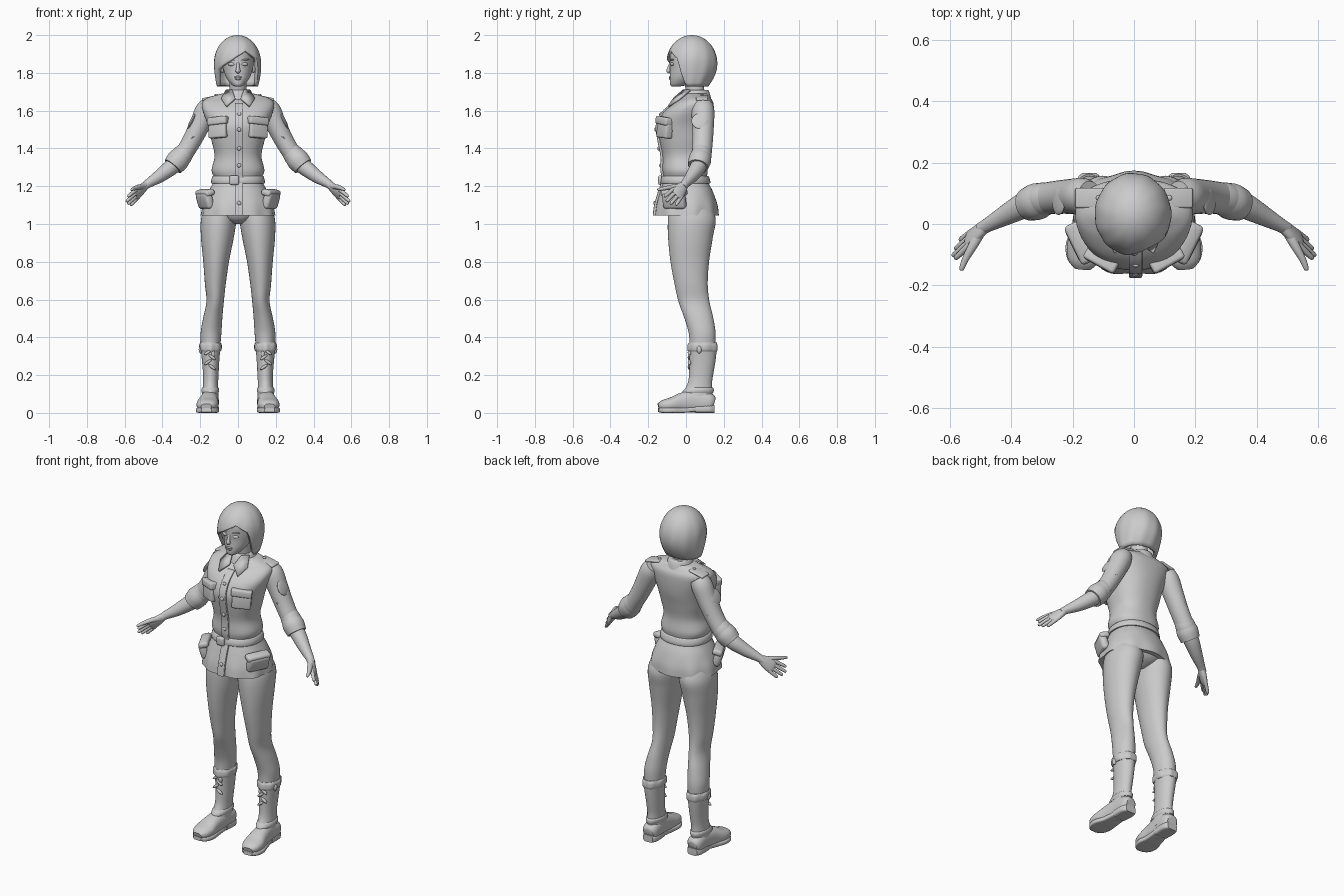
import bpy, bmesh, math
from mathutils import Vector, Matrix

if "Cube" in bpy.data.objects:
    bpy.data.objects.remove(bpy.data.objects["Cube"])

grey = bpy.data.materials.new("plain grey")
grey.use_nodes = True
grey.diffuse_color = (0.6, 0.6, 0.6, 1)
grey.node_tree.nodes["Principled BSDF"].inputs["Base Color"].default_value = grey.diffuse_color


def finish(name, bm, mirror=False, thickness=0, bevel=0, angle=40):
    bmesh.ops.recalc_face_normals(bm, faces=bm.faces)
    mesh = bpy.data.meshes.new(name)
    bm.to_mesh(mesh)
    bm.free()
    mesh.materials.append(grey)
    mesh.shade_smooth()
    mesh.set_sharp_from_angle(angle=math.radians(angle))
    obj = bpy.data.objects.new(name, mesh)
    bpy.context.collection.objects.link(obj)
    if thickness:
        mod = obj.modifiers.new("thickness", 'SOLIDIFY')
        mod.thickness = thickness
        mod.offset = 0
    if bevel:
        mod = obj.modifiers.new("soft edges", 'BEVEL')
        mod.width = bevel
        mod.segments = 3
    if mirror:
        obj.modifiers.new("mirror", 'MIRROR')
    return obj


def spline(rows, steps):
    """Smooth in-between rows through the given rows."""
    out = []
    for i in range(len(rows) - 1):
        quad = [rows[max(0, i - 1)], rows[i], rows[i + 1], rows[min(len(rows) - 1, i + 2)]]
        for s in range(steps):
            t = s / steps
            out.append([b + 0.5 * t * (c - a + t * (2*a - 5*b + 4*c - d + t * (3*(b - c) + d - a)))
                        for a, b, c, d in zip(*quad)])
    return out + [list(rows[-1])]


def skin(name, rings, power=2, segs=32, ripple=None, **opts):
    """Join rings, each given as centre, half-width and half-depth vectors."""
    bm = bmesh.new()
    loops = []
    for c, u, v in rings:
        loop = []
        for k in range(segs):
            a = math.tau * k / segs
            x, y = [math.copysign(abs(f) ** (2 / power), f) for f in (math.cos(a), math.sin(a))]
            s = 1 + (ripple(c.z, a) if ripple else 0)
            loop.append(bm.verts.new(c + (u * x + v * y) * s))
        loops.append(loop)
    for lo, hi in zip(loops, loops[1:]):
        for k in range(segs):
            n = (k + 1) % segs
            bm.faces.new((lo[k], lo[n], hi[n], hi[k]))
    bm.faces.new(loops[0])
    bm.faces.new(loops[-1])
    return finish(name, bm, **opts)


def stack(name, rows, steps=5, **opts):
    """Rows going up: height, half-width, front y, back y and optional centre x."""
    rings = []
    for z, rx, front, back, *cx in spline(rows, steps):
        rings.append((Vector((cx[0] if cx else 0, (front + back) / 2, z)),
                      Vector((rx, 0, 0)), Vector((0, (back - front) / 2, 0))))
    return skin(name, rings, **opts)


def tube(name, rows, ref=(0, 0, 1), steps=4, **opts):
    """Rows along a path: x, y, z, half-width and half-thickness."""
    rows = spline(rows, steps)
    pts = [Vector(r[:3]) for r in rows]
    rings = []
    for i, r in enumerate(rows):
        t = (pts[min(i + 1, len(pts) - 1)] - pts[max(i - 1, 0)]).normalized()
        u = t.cross(Vector(ref)).normalized()
        rings.append((pts[i], u * r[3], u.cross(t) * r[4]))
    return skin(name, rings, **opts)


def box(name, size, loc, turn=0, pitch=0, roll=0, bevel=0.01, mirror=True):
    bm = bmesh.new()
    rot = [Matrix.Rotation(math.radians(a), 4, ax) for a, ax in ((turn, 'Z'), (roll, 'Y'), (pitch, 'X'))]
    bmesh.ops.create_cube(bm, size=1, matrix=Matrix.Translation(loc) @ rot[0] @ rot[1] @ rot[2]
                          @ Matrix.Diagonal((*size, 1)))
    return finish(name, bm, mirror=mirror, bevel=bevel, angle=100)


def blob(name, size, loc, turn=0, roll=0, mirror=True):
    bm = bmesh.new()
    bmesh.ops.create_uvsphere(bm, u_segments=20, v_segments=12, radius=1, matrix=Matrix.Translation(loc)
                              @ Matrix.Rotation(math.radians(turn), 4, 'Z')
                              @ Matrix.Rotation(math.radians(roll), 4, 'Y') @ Matrix.Diagonal((*size, 1)))
    return finish(name, bm, mirror=mirror)


# Jacket, with a gently rippled hem
def hem_ripple(z, a):
    return 0.025 * max(0, (1.16 - z) / 0.115) * math.sin(a * 9)


jacket = [(1.045, .195, -.165, .17), (1.1, .185, -.158, .165), (1.17, .157, -.138, .143),
          (1.235, .127, -.118, .112), (1.285, .14, -.125, .115), (1.36, .124, -.125, .108),
          (1.44, .14, -.14, .122), (1.52, .158, -.15, .14), (1.59, .184, -.12, .147),
          (1.64, .19, -.065, .145), (1.668, .16, -.02, .13), (1.69, .085, .0, .115)]
stack("jacket", jacket, power=2.3, segs=64, ripple=hem_ripple)
skin("front_placket", [(Vector((.005, r[2] - .002, r[0])), Vector((.022, 0, 0)), Vector((0, .009, 0)))
                       for r in spline(jacket[:-2], 4)], power=6, segs=24)
stack("belt", [(1.215, .138, -.13, .125), (1.22, .143, -.135, .13), (1.25, .137, -.128, .122),
               (1.255, .13, -.122, .118)], steps=2, power=2.2, segs=48)
box("belt_knot", (.05, .025, .05), (-.02, -.135, 1.232), mirror=False)
for z, y in ((1.11, -.166), (1.31, -.135), (1.4, -.145), (1.5, -.161), (1.58, -.135)):
    blob("jacket_button", (.011, .007, .011), (.006, y, z), mirror=False)

# Pockets, shoulder straps and collar
box("chest_pocket", (.105, .045, .1), (.104, -.112, 1.505), turn=29, pitch=-4, roll=4)
box("chest_pocket_flap", (.115, .055, .042), (.104, -.113, 1.546), turn=29, pitch=-4, roll=6)
box("hip_pocket", (.13, .045, .09), (.175, -.062, 1.125), turn=64, pitch=16, bevel=.018)
box("hip_pocket_flap", (.14, .055, .035), (.175, -.062, 1.165), turn=64, pitch=16, bevel=.014)
box("shoulder_strap", (.095, .065, .014), (.145, .085, 1.668), roll=12, bevel=.006)
blob("strap_button", (.009, .009, .006), (.115, .085, 1.683))
stack("collar_stand", [(1.655, .085, -.035, .135), (1.685, .072, -.022, .128), (1.708, .062, -.008, .118),
                       (1.71, .055, .0, .11)], steps=3)
bm = bmesh.new()
collar = [(.03, -.012, 1.708), (.014, -.062, 1.665), (.062, -.092, 1.622), (.088, -.035, 1.662), (.062, .02, 1.708)]
bm.faces.new([bm.verts.new(p) for p in collar])
finish("collar_point", bm, mirror=True, thickness=.012)

# Sleeves with rolled cuffs, and sleeve patches
tube("sleeve", [(.145, .09, 1.635, .045, .05), (.168, .09, 1.6, .058, .06), (.2, .09, 1.53, .055, .058),
                (.245, .088, 1.44, .05, .054), (.29, .083, 1.365, .048, .052)], ref=(0, 1, 0), mirror=True)
for i, (a, b, r) in enumerate((((.268, .086, 1.4), (.325, .075, 1.325), .055),
                               ((.287, .083, 1.375), (.345, .064, 1.305), .06))):
    mid = [(p + q) / 2 for p, q in zip(a, b)]
    tube(f"rolled_cuff_{i + 1}", [(*a, r * .82, r * .85), (*mid, r, r), (*b, r * .9, r * .9)],
         ref=(0, 1, 0), mirror=True)
blob("sleeve_fold", (.05, .056, .012), (.238, .088, 1.46), roll=28)
blob("sleeve_patch", (.009, .043, .045), (.246, .072, 1.545), roll=-26)

# Forearms and hands
tube("forearm", [(.315, .078, 1.33, .042, .042), (.36, .06, 1.295, .042, .042), (.42, .028, 1.25, .033, .034),
                 (.478, -.004, 1.213, .023, .023), (.5, -.018, 1.195, .022, .02)], mirror=True)
along = Vector((.62, -.52, -.58)).normalized()
across = Vector((.1, -.7, .7)).normalized()
palm_normal = along.cross(across)
wrist = Vector((.487, -.009, 1.206))


def hand_row(forward, side, width, depth):
    return (*(wrist + along * forward + across * side), width, depth)


tube("palm", [hand_row(0, 0, .022, .019), hand_row(.035, 0, .034, .019), hand_row(.075, -.002, .039, .016),
              hand_row(.093, -.002, .034, .01)], ref=palm_normal, mirror=True)
for label, side, reach in (("index", .029, .15), ("middle", .01, .165), ("ring", -.01, .157), ("little", -.03, .138)):
    tube(label + "_finger", [hand_row(.07, side, .011, .011), hand_row(.11, side * 1.15, .01, .01),
                             hand_row(reach - .007, side * 1.25, .008, .008),
                             hand_row(reach, side * 1.25, .003, .003)], ref=palm_normal, segs=12, mirror=True)
tube("thumb", [(.5, -.025, 1.198, .017, .015), (.525, -.07, 1.196, .015, .013), (.55, -.115, 1.188, .011, .01),
               (.562, -.146, 1.182, .008, .007), (.564, -.152, 1.181, .002, .002)], segs=16, mirror=True)

# Trousers
stack("trouser_leg", [(.34, .05, .02, .155, .145), (.42, .055, .015, .157, .143), (.5, .051, -.008, .145, .134),
                      (.59, .046, -.04, .124, .121), (.68, .055, -.06, .115, .12), (.8, .068, -.082, .122, .116),
                      (.93, .087, -.095, .142, .109), (1.03, .094, -.095, .157, .101),
                      (1.12, .08, -.08, .12, .085)], segs=40, mirror=True)
stack("seat", [(1.0, .03, -.04, .08), (1.025, .11, -.08, .13), (1.07, .17, -.1, .155), (1.12, .15, -.09, .12)])

# Boots
stack("boot_shaft", [(.05, .046, -.015, .142, .148), (.1, .043, -.015, .14, .147), (.16, .04, .01, .138, .145),
                     (.22, .042, .017, .147, .144), (.29, .047, .018, .158, .145), (.365, .055, .017, .165, .146),
                     (.37, .049, .023, .157, .146)], mirror=True)
tube("boot_foot", [(.146, .148, .05, .03, .03), (.147, .125, .055, .045, .05), (.149, .05, .062, .046, .06),
                   (.155, -.02, .055, .05, .052), (.161, -.075, .045, .058, .038), (.165, -.12, .038, .05, .03),
                   (.167, -.145, .032, .028, .017)], power=2.4, mirror=True)
tube("boot_sole", [(.148, .05, .02, .042, .013), (.155, -.02, .014, .05, .014), (.161, -.075, .014, .062, .014),
                   (.165, -.12, .014, .052, .014), (.167, -.146, .015, .026, .011)], power=5, mirror=True)
tube("boot_heel", [(.147, .15, .021, .032, .021), (.147, .12, .021, .046, .021), (.149, .05, .021, .044, .021)],
     power=4, mirror=True)
stack("ankle_strap", [(.105, .043, -.02, .143, .147), (.115, .047, -.018, .147, .147), (.13, .046, -.004, .146, .146),
                      (.135, .041, .0, .141, .146)], steps=2, mirror=True)
stack("boot_cuff", [(.325, .052, .014, .165, .146), (.335, .058, .01, .169, .146), (.36, .059, .012, .168, .146),
                    (.37, .053, .018, .162, .146)], steps=3, ripple=lambda z, a: .04 * math.sin(7 * a), mirror=True)
for i in range(4):
    side = -1 if i % 2 else 1
    blob("boot_lace", (.023, .009, .008), (.148 + .012 * side, .018, .32 - .026 * i), roll=35 * side)
    blob("boot_tassel", (.01, .013, .02), (.198 - .022 * i, .07 - .015 * i, .335 - .008 * i))

# Head and face
stack("neck", [(1.62, .055, -.01, .11), (1.68, .046, .002, .1), (1.73, .044, -.005, .095), (1.78, .044, -.01, .09)])
stack("head", [(1.727, .014, -.072, -.04), (1.738, .034, -.084, .01), (1.772, .06, -.086, .06),
               (1.815, .077, -.084, .11), (1.865, .084, -.086, .135), (1.92, .08, -.08, .13),
               (1.96, .06, -.04, .1), (1.98, .02, .0, .05)])
tube("nose", [(0, -.08, 1.855, .007, .006), (0, -.09, 1.828, .009, .008), (0, -.093, 1.81, .013, .011),
              (0, -.086, 1.8, .008, .004)], ref=(0, 1, 0), segs=16)
for label, z, wide in (("upper_lip", 1.777, .021), ("lower_lip", 1.768, .017)):
    blob(label, (wide, .008, .006), (0, -.083, z), mirror=False)
blob("eye", (.019, .008, .009), (.035, -.074, 1.846), turn=18)
blob("eyebrow", (.023, .007, .004), (.037, -.074, 1.869), turn=20, roll=-5)
blob("ear", (.012, .02, .032), (.082, .03, 1.83))


# Bobbed hair with a side-swept fringe
def hair_edge(a):
    fringe = 1.918 - .075 * abs(a - .4)
    t = min(1, max(0, (abs(a) - .95) / .3))
    t = t * t * (3 - 2 * t)
    return fringe * (1 - t) + 1.728 * t


def hair_point(a, t):
    low = hair_edge(a)
    z = 2 - (2 - low) * (1 - math.cos(t * math.pi / 2)) ** .95
    drop = max(0, 1.85 - z) / .12
    s = math.sqrt(max(0, 1 - ((z - 1.85) / .15) ** 2)) if z > 1.85 else 1 - .13 * drop ** 2
    s *= 1 + .012 * math.sin(a * 11 + 4 * t) * t
    y = -.135 * math.cos(a) * (1 - .25 * drop ** 2)
    return Vector((.125 * s * math.sin(a) - .003, .031 + y * s, z))


bm = bmesh.new()
segs, steps = 80, 20
crown = bm.verts.new((-.003, .031, 2))
grid = [[bm.verts.new(hair_point(-math.pi + math.tau * k / segs, j / steps)) for k in range(segs)]
        for j in range(1, steps + 1)]
for k in range(segs):
    n = (k + 1) % segs
    bm.faces.new((crown, grid[0][n], grid[0][k]))
    for up, down in zip(grid, grid[1:]):
        bm.faces.new((up[k], up[n], down[n], down[k]))
hair = finish("bobbed_hair", bm, thickness=.018, angle=60)
hair.modifiers["thickness"].offset = -1
